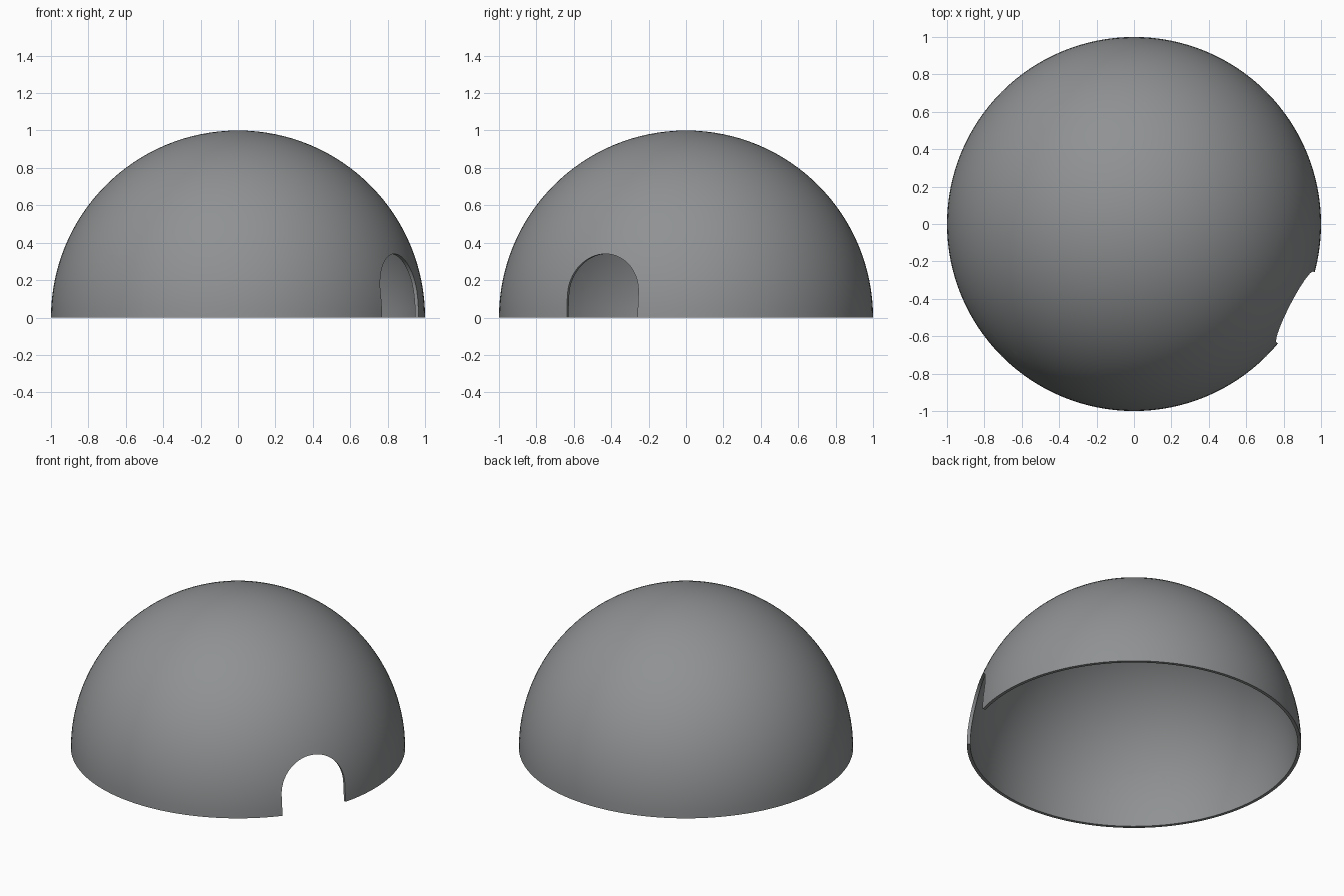
import bpy, bmesh, math
from mathutils import Matrix

if "Cube" in bpy.data.objects:
    bpy.data.objects.remove(bpy.data.objects["Cube"])

R, T = 1.0, 0.02          # dome radius and wall thickness
N, S = 32, 128            # profile steps and turns

grey = bpy.data.materials.new("slate grey")
grey.diffuse_color = (0.275, 0.285, 0.29, 1)
grey.use_nodes = True
grey.node_tree.nodes["Principled BSDF"].inputs["Base Color"].default_value = grey.diffuse_color


def make_object(name, bm):
    me = bpy.data.meshes.new(name)
    bmesh.ops.recalc_face_normals(bm, faces=bm.faces[:])
    bm.to_mesh(me)
    bm.free()
    me.materials.append(grey)
    ob = bpy.data.objects.new(name, me)
    bpy.context.collection.objects.link(ob)
    return ob


# Hollow dome shell: closed wall profile spun around z
bm = bmesh.new()
angles = [math.pi / 2 * i / N for i in range(N + 1)]
prof = [(R * math.cos(a), R * math.sin(a)) for a in reversed(angles)]
prof += [((R - T) * math.cos(a), (R - T) * math.sin(a)) for a in angles]
verts = [bm.verts.new((x, 0, z)) for x, z in prof]
edges = [bm.edges.new(p) for p in zip(verts, verts[1:])]
bmesh.ops.spin(bm, geom=verts + edges, cent=(0, 0, 0), axis=(0, 0, 1),
               angle=2 * math.pi, steps=S, use_merge=True)
bmesh.ops.remove_doubles(bm, verts=bm.verts[:], dist=1e-4)
bmesh.ops.dissolve_degenerate(bm, edges=bm.edges[:], dist=1e-5)
dome = make_object("dome_shell", bm)


# Arched doorway cutter pointing outward at a heading
def door_cutter(name, heading, half=0.213, top=0.34):
    bm = bmesh.new()
    pts = [(-half, -0.2), (half, -0.2)]
    pts += [(half * math.cos(math.pi * i / 32),
             top - half + half * math.sin(math.pi * i / 32)) for i in range(33)]
    face = bm.faces.new([bm.verts.new((0.5, y, z)) for y, z in pts])
    ext = bmesh.ops.extrude_face_region(bm, geom=[face])
    moved = [v for v in ext["geom"] if isinstance(v, bmesh.types.BMVert)]
    bmesh.ops.translate(bm, verts=moved, vec=(0.8, 0, 0))
    bm.transform(Matrix.Rotation(math.radians(heading), 4, 'Z'))
    ob = make_object(name, bm)
    ob.hide_render = True
    return ob


bpy.context.view_layer.objects.active = dome
dome.select_set(True)
for name, heading in (("left_door_cutter", 227.3), ("right_door_cutter", -27.3)):
    cutter = door_cutter(name, heading)
    mod = dome.modifiers.new(name, 'BOOLEAN')
    mod.operation = 'DIFFERENCE'
    mod.solver = 'EXACT'
    mod.object = cutter
    bpy.ops.object.modifier_apply(modifier=mod.name)
    bpy.data.objects.remove(cutter)

bpy.ops.object.shade_smooth_by_angle(angle=math.radians(30))
